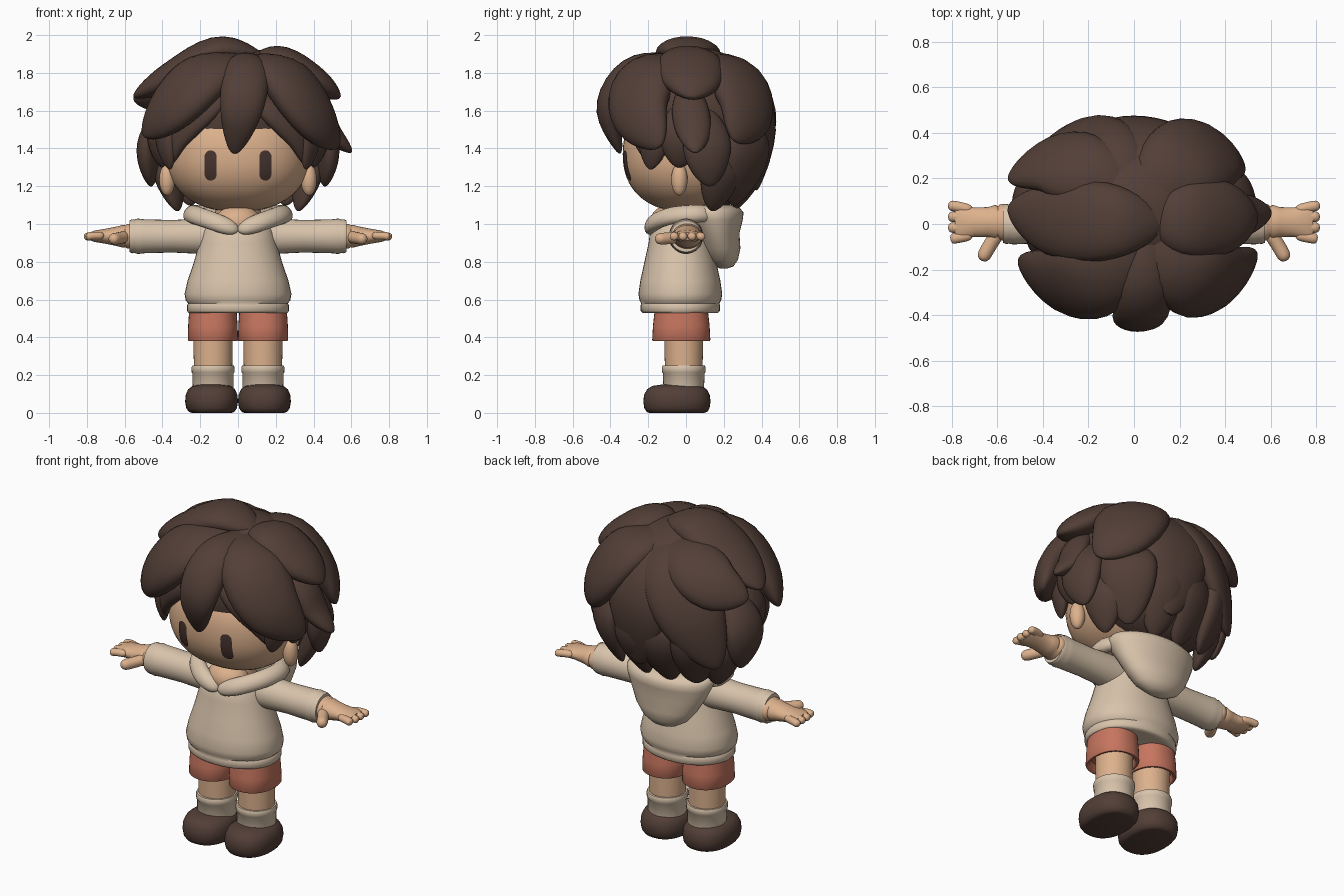
import bpy, bmesh, math
from mathutils import Vector

cube = bpy.data.objects.get("Cube")
if cube:
    bpy.data.objects.remove(cube, do_unlink=True)

X, Y, Z = Vector((1, 0, 0)), Vector((0, 1, 0)), Vector((0, 0, 1))
parts = []


def material(name, r, g, b):
    m = bpy.data.materials.new(name)
    m.diffuse_color = (r, g, b, 1)
    m.use_nodes = True
    m.node_tree.nodes["Principled BSDF"].inputs["Base Color"].default_value = (r, g, b, 1)
    return m


HAIR = material("dark_brown", 0.085, 0.049, 0.038)
SKIN = material("skin", 0.72, 0.44, 0.265)
CLOTH = material("cream", 0.69, 0.55, 0.41)
SHORTS = material("terracotta", 0.57, 0.18, 0.115)
EYE = material("eye_brown", 0.065, 0.036, 0.03)


def finish(bm, name, mat):
    bmesh.ops.recalc_face_normals(bm, faces=bm.faces)
    me = bpy.data.meshes.new(name)
    bm.to_mesh(me)
    bm.free()
    me.materials.append(mat)
    ob = bpy.data.objects.new(name, me)
    bpy.context.collection.objects.link(ob)
    parts.append(ob)
    return ob


def bend(v, power):
    return math.copysign(abs(v) ** power, v)


def loft(name, sections, mat, n=28, power=1.0):
    """Skin a tube over (centre, u, v) cross-sections; power < 1 squares them."""
    bm = bmesh.new()
    rings = []
    for c, u, v in sections:
        angles = [math.tau * i / n for i in range(n)]
        rings.append([bm.verts.new(Vector(c) + u * bend(math.cos(a), power)
                                   + v * bend(math.sin(a), power)) for a in angles])
    for a, b in zip(rings, rings[1:]):
        for i in range(n):
            j = (i + 1) % n
            bm.faces.new((a[i], a[j], b[j], b[i]))
    bm.faces.new(rings[0])
    bm.faces.new(rings[-1])
    return finish(bm, name, mat)


def stack(name, x, y, rows, mat, power=1.0):
    """Upright loft from rows of (z, half width, half depth)."""
    return loft(name, [((x, y, z), X * rx, Y * ry) for z, rx, ry in rows], mat, 40, power)


def ball(name, centre, radii, mat, squareness=2.0):
    bm = bmesh.new()
    bmesh.ops.create_uvsphere(bm, u_segments=48, v_segments=32, radius=1)
    for v in bm.verts:
        v.co = [centre[i] + radii[i] * bend(v.co[i], 2 / squareness) for i in range(3)]
    return finish(bm, name, mat)


def spline(pts, t):
    """Smooth curve through the points."""
    pts = [Vector(p) for p in pts]
    pts = [2 * pts[0] - pts[1]] + pts + [2 * pts[-1] - pts[-2]]
    f = t * (len(pts) - 3)
    i = min(int(f), len(pts) - 4)
    f -= i
    a, b, c, d = pts[i:i + 4]
    return 0.5 * (2 * b + (c - a) * f + (2 * a - 5 * b + 4 * c - d) * f ** 2
                  + (3 * b - a - 3 * c + d) * f ** 3)


def strand(name, pts, width, thick, mat, middle, shape, steps=22):
    """Flattened tube along a curve, its flat side facing away from middle."""
    secs = []
    for k in range(steps + 1):
        t = 0.5 - 0.5 * math.cos(math.pi * k / steps)
        p = spline(pts, t)
        tan = (spline(pts, min(1, t + .02)) - spline(pts, max(0, t - .02))).normalized()
        side = tan.cross(p - Vector(middle)).normalized()
        up = side.cross(tan)
        s = shape(t)
        secs.append((p, side * width * s, up * thick * s))
    return loft(name, secs, mat, 24)


def leaf(t):
    return max(0.01, math.sin(math.pi * (0.005 + 0.99 * t))) ** 0.58


def capsule(t):
    return max(0.02, 1 - abs(2 * t - 1) ** 6) ** 0.5


def lock(name, pts, width, thick):
    strand(name, pts, width, thick, HAIR, (0, 0, 1.5), leaf)


# Head, neck and eyes
HEAD, HR, SQ = Vector((0, 0, 1.37)), Vector((.38, .335, .305)), 2.25
ball("head", HEAD, HR, SKIN, SQ)
ball("chest_skin", (0, -.09, 1.01), (.12, .1, .09), SKIN)
stack("neck", 0, 0, [(.95, .12, .11), (1.12, .12, .11)], SKIN)
for s, side in ((1, "left"), (-1, "right")):
    ball(side + "_ear", (s * .375, -.035, 1.235), (.042, .043, .085), SKIN)
    bm = bmesh.new()
    rows = []
    for k in range(17):
        dz = -.08 * math.cos(math.pi * k / 16)
        over = max(0, abs(dz) - .048)
        hw = math.sqrt(max(.000001, .032 ** 2 - over ** 2))
        row = []
        for q in (-1, -.5, 0, .5, 1):
            x, z = s * .145 + q * hw, 1.31 + dz
            rest = 1 - abs(x / HR.x) ** SQ - abs((z - HEAD.z) / HR.z) ** SQ
            row.append(bm.verts.new((x, -HR.y * rest ** (1 / SQ) - .006, z)))
        rows.append(row)
    for a, b in zip(rows, rows[1:]):
        for i in range(4):
            bm.faces.new((a[i], a[i + 1], b[i + 1], b[i]))
    finish(bm, side + "_eye", EYE)

# Hair mass
ball("hair_cap", (0, .05, 1.57), (.42, .37, .365), HAIR)
ball("hair_nape", (0, .16, 1.39), (.42, .26, .3), HAIR)

# Fringe and crown locks
lock("fringe_centre", [(.08, -.02, 1.88), (.05, -.28, 1.82), (.02, -.41, 1.62), (-.02, -.35, 1.375)], .125, .07)
lock("fringe_right", [(.06, -.03, 1.87), (-.15, -.22, 1.8), (-.33, -.25, 1.64), (-.5, -.17, 1.47)], .195, .1)
lock("fringe_left", [(.06, -.03, 1.87), (.23, -.21, 1.79), (.38, -.24, 1.6), (.53, -.14, 1.41)], .19, .1)
lock("crown_right", [(.13, 0, 1.89), (-.1, .01, 1.915), (-.34, .02, 1.79), (-.55, .07, 1.675)], .18, .085)
lock("crown_left", [(.06, .02, 1.86), (.22, .02, 1.865), (.4, .03, 1.76), (.54, .03, 1.67)], .175, .085)
lock("side_left", [(.3, .02, 1.74), (.42, .02, 1.63), (.49, .04, 1.49), (.6, .05, 1.38)], .1, .06)

# Back locks
lock("back_upper_right", [(0, .06, 1.87), (-.18, .22, 1.82), (-.36, .26, 1.73), (-.55, .2, 1.66)], .17, .085)
lock("back_right", [(0, .06, 1.87), (-.13, .26, 1.78), (-.27, .34, 1.56), (-.42, .3, 1.25)], .21, .09)
lock("back_left", [(.03, .04, 1.87), (.19, .25, 1.8), (.34, .31, 1.61), (.47, .26, 1.44)], .2, .09)
lock("back_centre", [(0, .06, 1.87), (.03, .29, 1.76), (.04, .4, 1.53), (.06, .37, 1.18)], .22, .08)

# Paired locks around the ears and nape
for s, side in ((1, "left"), (-1, "right")):
    def pair(name, pts, w, h):
        lock(side + "_" + name, [(s * x, y, z) for x, y, z in pts], w, h)
    pair("brow_lock", [(.03, -.24, 1.7), (.18, -.27, 1.6), (.31, -.22, 1.47), (.37, -.17, 1.31)], .085, .05)
    pair("sideburn", [(.33, -.1, 1.64), (.38, -.16, 1.48), (.36, -.19, 1.29)], .09, .05)
    pair("temple_lock", [(.36, 0, 1.65), (.42, -.02, 1.48), (.4, -.04, 1.3)], .12, .06)
    pair("ear_lock", [(.38, .1, 1.62), (.465, .11, 1.42), (.46, .13, 1.2)], .13, .065)
    pair("neck_lock", [(.3, .2, 1.5), (.37, .19, 1.3), (.32, .14, 1.07)], .12, .065)
    pair("nape_outer_lock", [(.24, .24, 1.6), (.31, .32, 1.4), (.25, .25, 1.1)], .16, .07)
    pair("nape_inner_lock", [(.08, .28, 1.58), (.1, .37, 1.38), (.08, .26, 1.08)], .14, .075)

# Hoodie body with hem band
stack("hoodie_body", 0, -.03, [
    (.53, .24, .18), (.53, .262, .2), (.54, .27, .21), (.57, .27, .21), (.58, .264, .207),
    (.595, .277, .216), (.63, .283, .222), (.7, .267, .212), (.8, .233, .19), (.9, .205, .168),
    (.96, .19, .16), (1.0, .17, .13), (1.03, .12, .09)], CLOTH, .95)

# Hood bag and collar roll
loft("hood_bag", [((0, y, z), X * rx, Y * ry) for z, y, rx, ry in (
    (.765, .2, .03, .02), (.775, .205, .08, .045), (.81, .195, .14, .08), (.87, .185, .19, .103),
    (.95, .165, .235, .118), (1.02, .15, .265, .15), (1.06, .14, .275, .165),
    (1.085, .13, .26, .155), (1.1, .12, .2, .12))], CLOTH, 40)
for s, side in ((1, "left"), (-1, "right")):
    roll = [(0, -.19, .965), (.12, -.165, 1.01), (.22, -.07, 1.045), (.24, .07, 1.055), (.12, .18, 1.05)]
    strand(side + "_collar", [(s * x, y, z) for x, y, z in roll], .05, .04, CLOTH, (0, 0, .85), capsule)

# Arms and legs
for s, side in ((1, "left"), (-1, "right")):
    def along(name, rows, mat, y=0, z=.935):
        loft(side + name, [((s * x, y, z), Y * ry, Z * rz) for x, ry, rz in rows], mat)
    along("_sleeve", [(.1, .09, .1), (.2, .092, .093), (.35, .086, .086), (.5, .088, .09), (.53, .09, .094),
                      (.55, .086, .088), (.56, .088, .09), (.575, .082, .083), (.575, .07, .07)], CLOTH)
    along("_wrist", [(.54, .07, .06), (.57, .08, .066), (.585, .08, .066), (.597, .07, .058),
                     (.61, .076, .06), (.64, .066, .052), (.7, .064, .04), (.76, .08, .03), (.785, .07, .02)],
          SKIN, .008)
    for k in range(4):
        y = -.06 + .045 * k
        strand(side + "_finger_%d" % (k + 1), [(s * .71, y * .8, .938), (s * .77, y, .937),
               (s * (.815 if k else .805), y * 1.1, .93)], .023, .021, SKIN, (s * .7, y, 0), capsule)
    strand(side + "_thumb", [(s * .59, -.03, .935), (s * .63, -.09, .925), (s * .67, -.16, .92)],
           .031, .031, SKIN, (0, 0, 0), capsule)

    stack(side + "_shorts_leg", s * .133, -.025, [
        (.42, .11, .12), (.385, .115, .132), (.38, .12, .14), (.38, .128, .15), (.386, .133, .154),
        (.46, .131, .15), (.55, .125, .14)], SHORTS, .9)
    stack(side + "_leg", s * .132, -.012, [(.15, .1, .098), (.45, .105, .104)], SKIN)
    stack(side + "_sock", s * .132, -.012, [
        (.1, .107, .107), (.21, .109, .11), (.215, .113, .115), (.24, .114, .116),
        (.25, .11, .112), (.25, .095, .095)], CLOTH)
    stack(side + "_shoe", s * .14, -.048, [
        (0, .105, .145), (.005, .12, .16), (.025, .134, .173), (.06, .14, .178), (.095, .137, .174),
        (.125, .124, .158), (.143, .1, .13), (.15, .06, .08)], HAIR, .85)

# Smooth shading with sharp creases kept
bpy.ops.object.select_all(action="DESELECT")
for ob in parts:
    ob.select_set(True)
bpy.context.view_layer.objects.active = parts[0]
bpy.ops.object.shade_smooth_by_angle(angle=math.radians(50))
